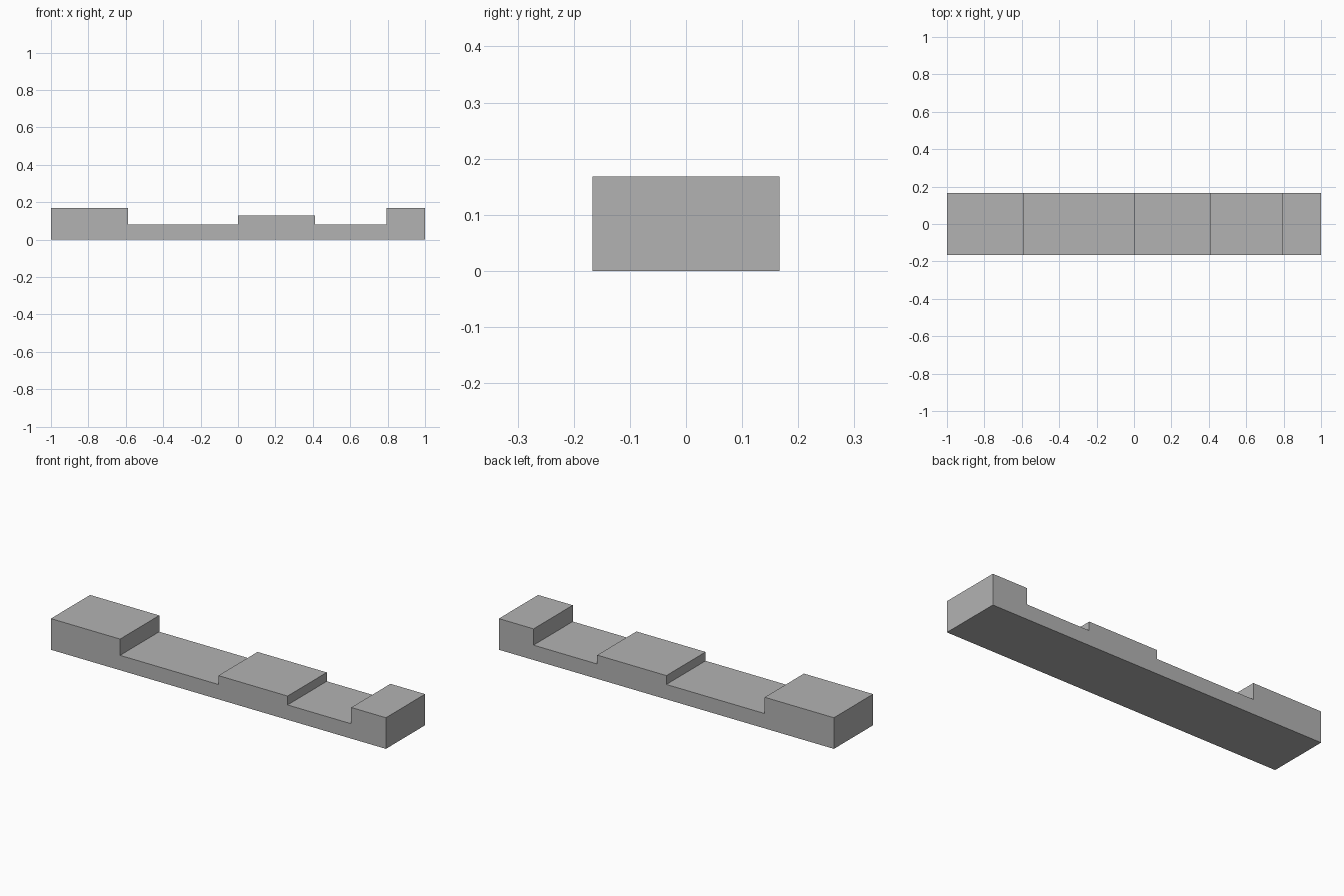
import bpy
import bmesh

cube = bpy.data.objects.get("Cube")
if cube:
    bpy.data.objects.remove(cube, do_unlink=True)

# Plain grey material
grey = bpy.data.materials.new("plain grey")
grey.use_nodes = True
colour = (0.45, 0.45, 0.45, 1)
grey.diffuse_color = colour
grey.node_tree.nodes["Principled BSDF"].inputs["Base Color"].default_value = colour

# Stepped side profile: each step is (right end, left end, height)
HALF_DEPTH = 0.167
LOW, MIDDLE, HIGH = 0.08, 0.128, 0.168
steps = [
    (-1, -0.587, HIGH),
    (-0.587, 0, LOW),
    (0, 0.413, MIDDLE),
    (0.413, 0.793, LOW),
    (0.793, 1, HIGH),
]
profile = [(1, 0), (-1, 0)]
for start, end, height in steps:
    profile += [(start, height), (end, height)]

# Extrude the profile from front to back
bm = bmesh.new()
front = bm.faces.new([bm.verts.new((x, -HALF_DEPTH, z)) for x, z in profile])
back = bmesh.ops.extrude_face_region(bm, geom=[front], use_keep_orig=True)
verts = [v for v in back["geom"] if isinstance(v, bmesh.types.BMVert)]
bmesh.ops.translate(bm, verts=verts, vec=(0, 2 * HALF_DEPTH, 0))
bmesh.ops.recalc_face_normals(bm, faces=bm.faces)

mesh = bpy.data.meshes.new("stepped_bar")
bm.to_mesh(mesh)
bm.free()
mesh.materials.append(grey)
bar = bpy.data.objects.new("stepped_bar", mesh)
bpy.context.collection.objects.link(bar)
